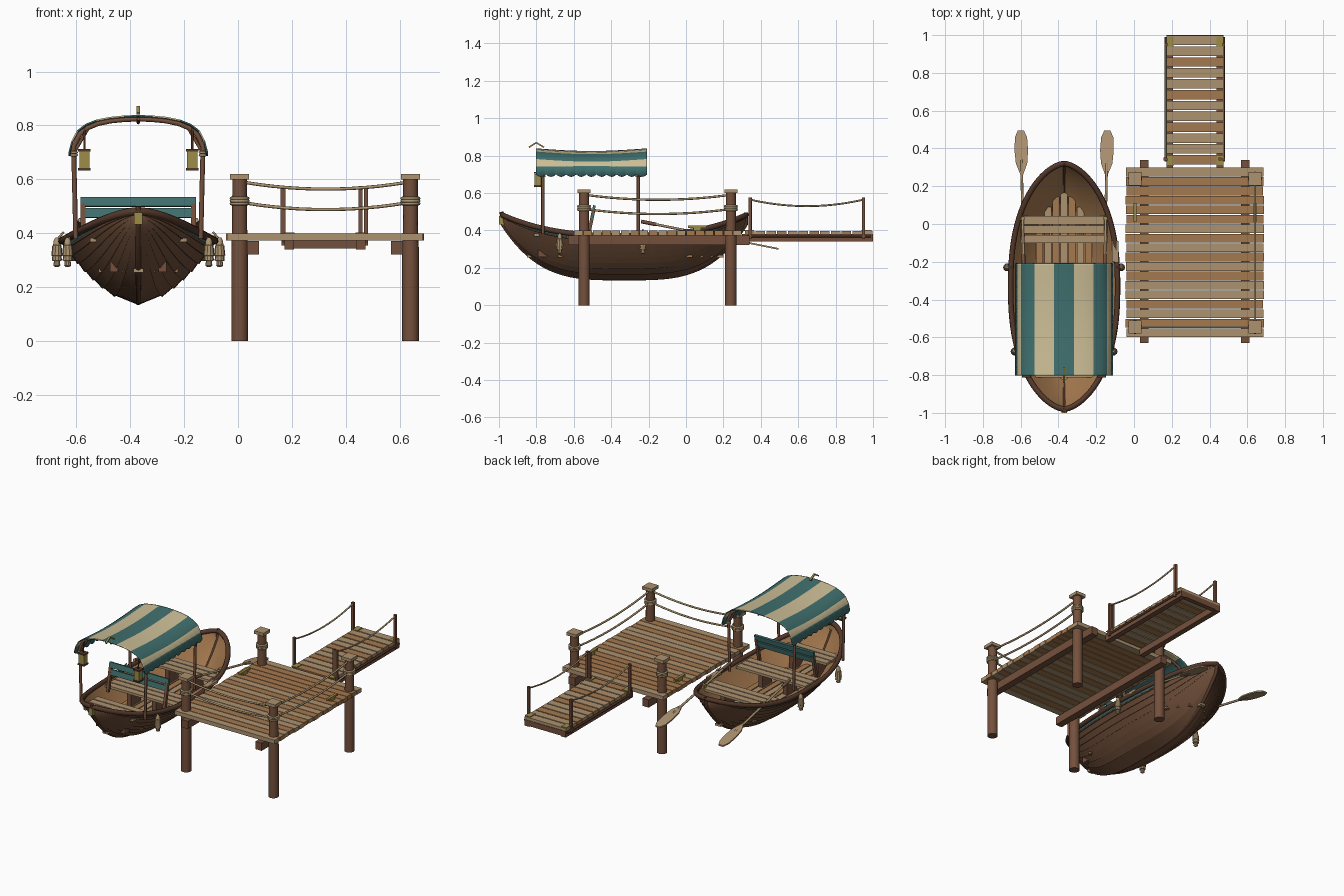
import bpy, bmesh, math, random
from mathutils import Vector

if "Cube" in bpy.data.objects:
    bpy.data.objects.remove(bpy.data.objects["Cube"])

random.seed(4)
BX, BY, BL = -0.37, -0.33, 0.65      # boat centre and half length


def material(name, r, g, b):
    m = bpy.data.materials.new(name)
    m.diffuse_color = [(c / 255 / 12.92 if c < 11 else ((c / 255 + 0.055) / 1.055) ** 2.4) for c in (r, g, b)] + [1]
    m.use_nodes = True
    m.node_tree.nodes["Principled BSDF"].inputs["Base Color"].default_value = m.diffuse_color
    return m


LIGHT = material("weathered wood", 172, 146, 112)
MID = material("warm wood", 164, 120, 78)
POST = material("post brown", 116, 80, 60)
HULL = material("hull brown", 108, 76, 55)
TRIM = material("dark trim", 84, 56, 42)
TEAL = material("teal", 64, 112, 110)
CREAM = material("cream", 204, 190, 150)
BRASS = material("brass", 158, 140, 72)
ROPE = material("rope", 172, 148, 112)


def finish(name, bm, mats, smooth=False):
    me = bpy.data.meshes.new(name)
    bm.to_mesh(me)
    bm.free()
    ob = bpy.data.objects.new(name, me)
    bpy.context.collection.objects.link(ob)
    for m in mats:
        me.materials.append(m)
    for p in me.polygons:
        p.use_smooth = smooth
    if smooth:
        bpy.ops.object.select_all(action='DESELECT')
        ob.select_set(True)
        bpy.context.view_layer.objects.active = ob
        bpy.ops.object.shade_smooth_by_angle(angle=math.radians(35))
    return ob


def box(name, loc, size, mat, rot=(0, 0, 0)):
    bm = bmesh.new()
    bmesh.ops.create_cube(bm, size=1)
    bmesh.ops.scale(bm, vec=size, verts=bm.verts)
    ob = finish(name, bm, [mat])
    ob.location, ob.rotation_euler = loc, rot
    return ob


def tube(name, pts, r, mat, closed=False):
    cu = bpy.data.curves.new(name, 'CURVE')
    cu.dimensions, cu.bevel_depth, cu.bevel_resolution, cu.use_fill_caps = '3D', r, 2, True
    sp = cu.splines.new('POLY')
    sp.points.add(len(pts) - 1)
    for q, p in zip(sp.points, pts):
        q.co = (*p, 1)
    sp.use_cyclic_u = closed
    ob = bpy.data.objects.new(name, cu)
    bpy.context.collection.objects.link(ob)
    cu.materials.append(mat)
    bpy.ops.object.select_all(action='DESELECT')
    ob.select_set(True)
    bpy.context.view_layer.objects.active = ob
    bpy.ops.object.convert(target='MESH')


def sag(name, a, b, drop, r=0.006):
    a, b = Vector(a), Vector(b)
    tube(name, [a.lerp(b, i / 12) - Vector((0, 0, drop * 4 * (i / 12) * (1 - i / 12))) for i in range(13)], r, ROPE)


def lathe(name, loc, profile, mat, n=14):
    bm = bmesh.new()
    rings = [[bm.verts.new((r * math.cos(k * math.tau / n), r * math.sin(k * math.tau / n), z))
              for k in range(n)] for r, z in profile]
    for a, b in zip(rings, rings[1:]):
        for k in range(n):
            bm.faces.new((a[k], a[(k + 1) % n], b[(k + 1) % n], b[k]))
    bm.faces.new(rings[0][::-1])
    bm.faces.new(rings[-1])
    finish(name, bm, [mat], True).location = loc


def ring(name, c, r, thick, mat):
    tube(name, [(c[0] + r * math.cos(k * math.tau / 16), c[1] + r * math.sin(k * math.tau / 16), c[2])
                for k in range(16)], thick, mat, True)


# Dock deck, beams and posts
for i in range(18):
    box("deck_plank", (0.322, -0.575 + i * 0.05, 0.386), (0.735 + random.uniform(-0.012, 0), 0.046, 0.026),
        LIGHT if i in (17, 4) else random.choice((LIGHT, MID, MID)))
for x in (0.055, 0.59):
    box("deck_beam", (x, -0.145, 0.347), (0.045, 0.97, 0.05), POST)
for x in (0.006, 0.64):
    for y in (-0.545, 0.24):
        lathe("dock_post", (x, y, 0), [(0.031, 0), (0.031, 0.34), (0.028, 0.42), (0.027, 0.602)], POST)
        box("post_cap", (x, y, 0.61), (0.07, 0.07, 0.02), LIGHT)
        for k in range(3):
            ring("post_rope_wrap", (x, y, 0.51 + k * 0.01), 0.031, 0.006, ROPE)
    # Mooring cleats
    box("cleat_bar", (x, 0.06, 0.42), (0.016, 0.1, 0.012), BRASS)
    box("cleat_foot", (x, 0.06, 0.407), (0.014, 0.04, 0.018), BRASS)
for z in (0.588, 0.512):
    sag("front_rope", (0.03, -0.545, z), (0.62, -0.545, z), 0.024)
    sag("side_rope", (0.64, -0.52, z), (0.64, 0.22, z), 0.024)
for x, y in ((0.165, -0.545), (0.455, -0.545)):
    box("rail_post", (x, 0.345, 0.48), (0.015, 0.015, 0.19), POST)

# Gangway with side ropes
for i in range(12):
    box("gangway_plank", (0.322, 0.34 + i * 0.0575, 0.389), (0.3, 0.05, 0.018), LIGHT if i % 3 else MID)
for x, s in ((0.19, -1), (0.455, 1)):
    box("gangway_beam", (x, 0.65, 0.36), (0.035, 0.7, 0.04), POST)
    for y in (0.335, 0.965):
        box("gangway_bracket", (x, y, 0.4), (0.038, 0.055, 0.006), BRASS)
    xr = 0.322 + s * 0.153
    for y in (0.342, 0.95):
        box("gangway_post", (xr, y, 0.465), (0.015, 0.016, 0.22), POST)
    sag("gangway_rope", (xr, 0.342, 0.565), (xr, 0.95, 0.565), 0.035, 0.005)
    tube("gangway_edge", [(xr, 0.33, 0.37), (xr, 0.99, 0.37)], 0.007, TRIM)
box("gangway_end", (0.322, 0.985, 0.362), (0.3, 0.03, 0.035), POST)


# Boat hull
def width(u): return 0.285 * max(0, 1 - abs(u) ** 2.4) ** 0.6
def keel(u): return 0.14 + 0.29 * abs(u) ** 3.5
def rim(u): return 0.368 + 0.11 * abs(u) ** 2.6


def hull_point(u, t, s, off=0.0):
    w = max(0, width(u) + off)
    k = keel(u) - off
    return (BX + s * w * t ** (0.58 + 0.25 * u * u), BY + BL * u, k + (rim(u) - k) * t)


US = [math.sin(math.pi / 2 * (i / 24 - 1)) for i in range(49)]
LEVELS = [0, 0.13, 0.26, 0.39, 0.52, 0.65, 0.78, 0.91, 1.0]


def shell(name, rows, mats, stripe, flip):
    bm = bmesh.new()
    for s in (-1, 1):
        grid = [[bm.verts.new(hull_point(u, t, s, o)) for u in US] for t, o in rows]
        for j, (a, b) in enumerate(zip(grid, grid[1:])):
            for i in range(len(US) - 1):
                q = (a[i], a[i + 1], b[i + 1], b[i])
                f = bm.faces.new(q if (s > 0) != flip else q[::-1])
                f.material_index = int(stripe and j == len(rows) - 2)
    bmesh.ops.remove_doubles(bm, verts=bm.verts, dist=0.0003)
    finish(name, bm, mats, True)


strakes = [(t, o) for a, b in zip(LEVELS, LEVELS[1:]) for t, o in ((a, 0.006), (b, 0.0))]
shell("hull_planking", strakes, [HULL, TEAL], True, False)
shell("hull_lining", [(t, -0.014) for t in LEVELS], [MID], False, True)
for s in (-1, 1):
    tube("gunwale", [(BX + s * max(0, width(u) - 0.002), BY + BL * u, rim(u) + 0.004) for u in US], 0.015, TRIM)
    tube("rub_rail", [hull_point(u, 0.9, s, 0.004) for u in US], 0.005, HULL)
tube("keel", [(BX, BY - BL - 0.006, 0.5)] + [(BX, BY + BL * u, keel(u) + 0.004) for u in US]
     + [(BX, BY + BL + 0.002, 0.495)], 0.011, TRIM)
box("stem_plate", (BX, -0.985, 0.455), (0.03, 0.03, 0.045), BRASS)

# Boat floor, thwarts and bench
for k in range(-3, 4):
    top = 0.2 - 0.055 * abs(k)
    box("floor_board", (BX + k * 0.043, (top - 0.85 + 0.055 * abs(k)) / 2, 0.262),
        (0.037, top + 0.85 - 0.055 * abs(k), 0.014), MID if k % 2 else LIGHT)
for y0, w, z in ((-0.03, 0.46, 0.375), (-0.42, 0.5, 0.365), (-0.74, 0.36, 0.375)):
    for k in (-1, 0, 1):
        box("seat_slat", (BX, y0 + k * 0.05, z), (w, 0.043, 0.016), LIGHT)
    for s in (-1, 1):
        box("seat_support", (BX + s * 0.09, y0, 0.312), (0.03, 0.1, 0.11), POST)
for s in (-1, 1):
    box("backrest_post", (BX + s * 0.205, -0.51, 0.43), (0.018, 0.018, 0.16), POST, (-0.2, 0, 0))
for z, y in ((0.475, -0.502), (0.517, -0.493)):
    box("backrest_slat", (BX, y, z), (0.43, 0.014, 0.035), TEAL, (-0.2, 0, 0))
box("boarding_pad", (-0.1, -0.145, 0.383), (0.035, 0.11, 0.016), LIGHT)

# Canopy cloth with stripes and scalloped edge
ARC = [(0, 0.836), (0.0525, 0.834), (0.105, 0.829), (0.155, 0.819), (0.195, 0.803), (0.225, 0.78),
       (0.245, 0.742), (0.256, 0.7)]
PROFILE = [(-x, z) for x, z in ARC[:0:-1]] + ARC
COLOUR = [0, 1, 1, 0, 0, 1, 0]
N = 66
bm = bmesh.new()
cols = []
for i in range(N + 1):
    t = i / N
    dip = 0.014 * math.sin(math.pi * t)
    cols.append([bm.verts.new((BX + x, -0.803 + 0.595 * t, z - dip * (z > 0.75)
                 - (0.013 * abs(math.sin(11 * math.pi * t)) if z < 0.71 else 0))) for x, z in PROFILE])
for a, b in zip(cols, cols[1:]):
    for j in range(len(PROFILE) - 1):
        f = bm.faces.new((a[j], a[j + 1], b[j + 1], b[j]))
        f.material_index = COLOUR[j - 7 if j >= 7 else 6 - j]
cloth = finish("canopy_cloth", bm, [TEAL, CREAM], True)
mod = cloth.modifiers.new("thickness", 'SOLIDIFY')
mod.thickness, mod.offset = 0.006, 0

# Canopy frame
for y in (-0.765, -0.255):
    tube("canopy_hoop", [(BX + x * 0.965, y, z - 0.012) for x, z in PROFILE], 0.009, POST)
    for s in (-1, 1):
        tube("canopy_post", [(BX + s * 0.232, y, 0.38), (BX + s * 0.24, y, 0.72)], 0.009, POST)
        tube("canopy_brace", [(BX + s * 0.238, y, 0.7), (BX + s * 0.18, y, 0.8)], 0.006, POST)
        for z in (0.69, 0.7):
            ring("post_lashing", (BX + s * 0.239, y, z), 0.01, 0.005, ROPE)
tube("canopy_ridge", [(BX, -0.79 + 0.57 * i / 8, 0.824 - 0.014 * math.sin(math.pi * i / 8)) for i in range(9)], 0.006, POST)
for dy in (-1, 1):
    box("canopy_finial", (BX, -0.8 + dy * 0.02, 0.857), (0.012, 0.048, 0.008), BRASS, (-dy * 0.55, 0, 0))

for s in (-1, 1):
    # Lanterns
    lx = BX + s * 0.2
    box("lantern_body", (lx, -0.79, 0.672), (0.038, 0.038, 0.062), BRASS)
    for z in (0.638, 0.708):
        box("lantern_plate", (lx, -0.79, z), (0.046, 0.046, 0.009), TRIM)
    tube("lantern_hook", [(lx, -0.79, 0.71), (lx, -0.785, 0.76), (lx, -0.765, 0.795)], 0.004, TRIM)

    # Fenders hung over the side
    for d, y in ((0.302, -0.23), (0.262, -0.675)):
        prof = [(0.006, 0.275)]
        for k, r in enumerate((0.013, 0.019, 0.021, 0.019, 0.014)):
            prof += [(r, 0.28 + k * 0.019), (r - 0.002, 0.297 + k * 0.019)]
        lathe("fender", (BX + s * d, y, 0), prof + [(0.005, 0.385)], ROPE, 10)
        tube("fender_cord", [(BX + s * d, y, 0.375), (BX + s * (d - 0.025), y, 0.405)], 0.004, ROPE)

    # Oars: shaft, blade and oarlock
    def oar(y): return (BX + s * (0.215 + 0.02 * (y + 0.2)), y, 0.33 - 0.2 * (y - 0.35))
    tube("oar_shaft", [oar(-0.24), oar(0.34)], 0.007, LIGHT)
    tube("oar_grip", [oar(-0.24), oar(-0.16)], 0.01, POST)
    bm = bmesh.new()
    outline = [(0.007, 0.26), (0.03, 0.32), (0.036, 0.39), (0.032, 0.46), (0.016, 0.495)]
    ring_pts = outline + [(-x, y) for x, y in outline[::-1]]
    face = bm.faces.new([bm.verts.new((oar(y)[0] + x, y, oar(y)[2] - 0.004)) for x, y in ring_pts])
    ext = bmesh.ops.extrude_face_region(bm, geom=[face])
    bmesh.ops.translate(bm, vec=(0, 0, 0.009), verts=[v for v in ext['geom'] if isinstance(v, bmesh.types.BMVert)])
    bmesh.ops.recalc_face_normals(bm, faces=bm.faces)
    finish("oar_blade", bm, [LIGHT])
    box("oarlock", (oar(0.03)[0], 0.03, 0.392), (0.022, 0.02, 0.03), BRASS)
